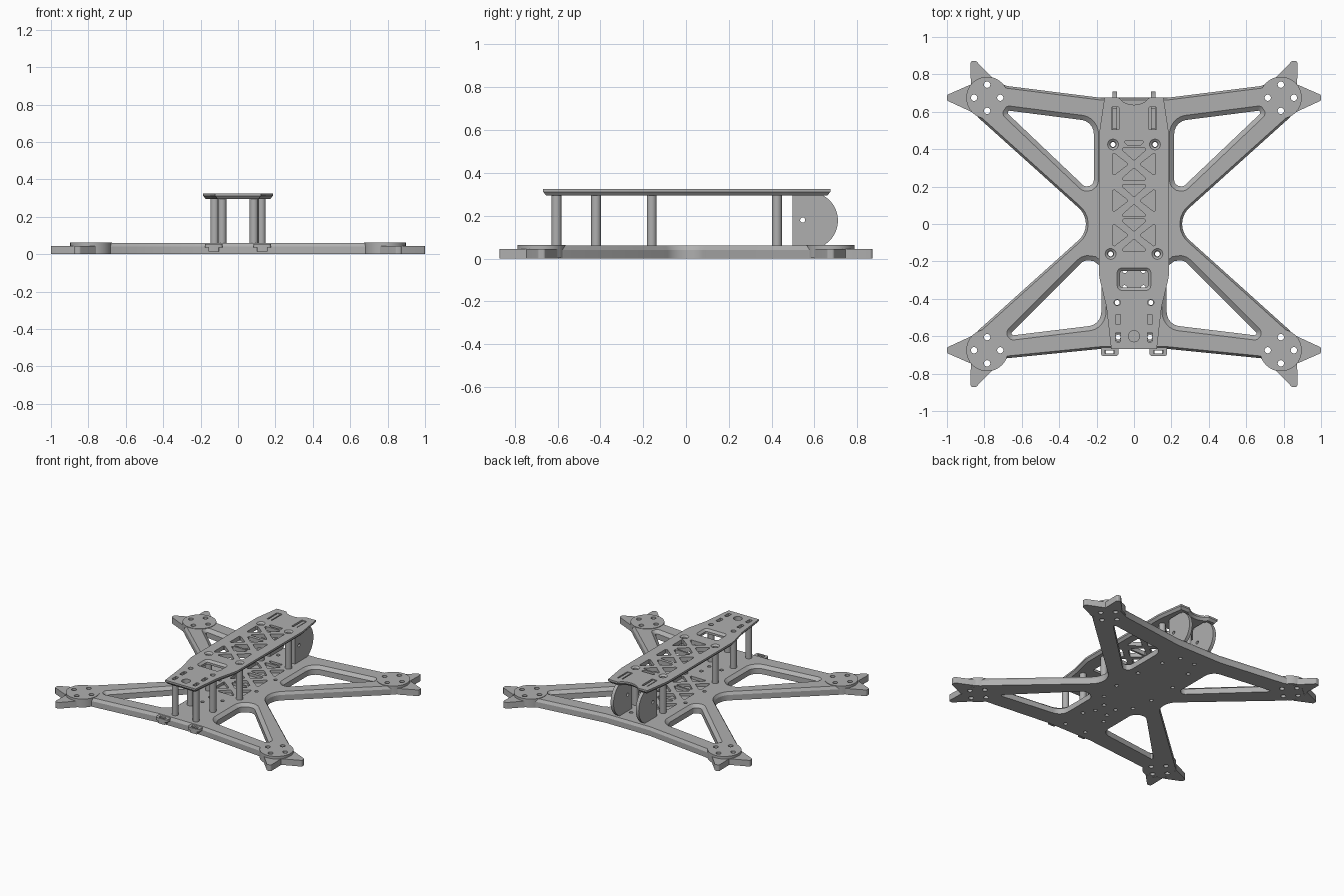
import bpy, bmesh, math
from mathutils import Vector

if "Cube" in bpy.data.objects:
    bpy.data.objects.remove(bpy.data.objects["Cube"])

grey = bpy.data.materials.new("carbon_grey")
grey.diffuse_color = (0.43, 0.43, 0.43, 1)
grey.use_nodes = True
grey.node_tree.nodes["Principled BSDF"].inputs["Base Color"].default_value = grey.diffuse_color


def fillet(corners, steps=8):
    """Round a polygon given as (x, y[, radius])."""
    out, n = [], len(corners)
    for i, c in enumerate(corners):
        p = Vector(c[:2])
        r = c[2] if len(c) > 2 else 0
        if r == 0:
            out.append(p)
            continue
        a = (Vector(corners[i - 1][:2]) - p).normalized()
        b = (Vector(corners[(i + 1) % n][:2]) - p).normalized()
        half = a.angle(b) / 2
        centre = p + (a + b).normalized() * r / math.sin(half)
        s = p + a * r / math.tan(half) - centre
        e = p + b * r / math.tan(half) - centre
        for k in range(steps + 1):
            t = k / steps
            out.append(centre + (s * (1 - t) + e * t).normalized() * r)
    return out


def circle(x, y, r, n=20):
    return [Vector((x + r * math.cos(2 * math.pi * k / n), y + r * math.sin(2 * math.pi * k / n)))
            for k in range(n)]


def rect(x, y, hx, hy, r=0.005):
    return fillet([(x - hx, y - hy, r), (x + hx, y - hy, r), (x + hx, y + hy, r), (x - hx, y + hy, r)], 4)


def flip(pts, sx=1, sy=1):
    return [Vector((p[0] * sx, p[1] * sy)) for p in pts]


def mirrored(half):
    """Close a right-hand half outline across x = 0."""
    return half + [(-c[0],) + tuple(c[1:]) for c in reversed(half) if abs(c[0]) > 1e-6]


def inset(pts, d):
    """Shrink a polygon by d."""
    n = len(pts)
    area = sum(pts[i - 1].x * pts[i].y - pts[i].x * pts[i - 1].y for i in range(n))
    s = 1 if area > 0 else -1
    out = []
    for i, p in enumerate(pts):
        a = (p - pts[i - 1]).normalized()
        b = (pts[(i + 1) % n] - p).normalized()
        na, nb = Vector((-a.y, a.x)) * s, Vector((-b.y, b.x)) * s
        out.append(p + (na + nb) * d / max(0.3, 1 + na.dot(nb)))
    return out


def solid(name, loops):
    """Solid from an outline and holes; each loop is a stack of (z, points)."""
    bm = bmesh.new()
    caps = ([], [])
    for stack in loops:
        rings = [[bm.verts.new((p.x, p.y, z)) for p in pts] for z, pts in stack]
        n = len(rings[0])
        for lo, hi in zip(rings, rings[1:]):
            for i in range(n):
                j = (i + 1) % n
                bm.faces.new((lo[i], lo[j], hi[j], hi[i]))
        for cap, ring in zip(caps, (rings[0], rings[-1])):
            cap += [bm.edges.get((ring[i], ring[(i + 1) % n])) for i in range(n)]
    for cap in caps:
        bmesh.ops.triangle_fill(bm, use_beauty=True, use_dissolve=False, edges=cap, normal=(0, 0, 1))
    bmesh.ops.recalc_face_normals(bm, faces=bm.faces)
    me = bpy.data.meshes.new(name)
    bm.to_mesh(me)
    bm.free()
    me.materials.append(grey)
    ob = bpy.data.objects.new(name, me)
    bpy.context.collection.objects.link(ob)
    bpy.ops.object.select_all(action='DESELECT')
    ob.select_set(True)
    bpy.context.view_layer.objects.active = ob
    bpy.ops.object.shade_smooth_by_angle(angle=math.radians(30))
    return ob


def plate(name, outline, holes, z0, z1):
    return solid(name, [[(z0, p), (z1, p)] for p in [outline] + holes])


SIDES = (-1, 1)
POSTS = [(0.112, 0.425), (0.125, -0.16), (0.09, -0.42), (0.085, -0.605)]
MOTOR = (0.785, 0.675)

# Truss cut-outs shared by the top plate and the base pockets
truss = [fillet([(-0.06, 0.445, 0.006), (0.06, 0.445, 0.006), (0.035, 0.42, 0.006), (-0.035, 0.42, 0.006)], 3)]
for c in (0.32, 0.125, -0.06):
    for s in SIDES:
        truss.append(fillet([(s * 0.115, c + 0.065, 0.008), (s * 0.115, c - 0.065, 0.008),
                             (s * 0.03, c, 0.008)], 3))
        truss.append(fillet([(-0.075, c + s * 0.086, 0.008), (0.075, c + s * 0.086, 0.008),
                             (0, c + s * 0.02, 0.008)], 3))

# Base frame: lower layer and chamfered upper layer with pockets
base = fillet(mirrored([
    (0.18, 0.675), (0.68, 0.738), (0.79, 0.785), (0.89, 0.70), (0.88, 0.64), (0.834, 0.57),
    (0.20, 0, 0.115),
    (0.834, -0.57), (0.88, -0.64), (0.89, -0.70), (0.79, -0.785), (0.68, -0.718), (0.18, -0.668)]))
back_window = fillet([(0.19, 0.57, 0.1), (0.19, 0.095, 0.06), (0.768, 0.644, 0.035)])
front_window = fillet([(0.15, -0.56, 0.1), (0.15, -0.04, 0.09), (0.742, -0.632, 0.035)])
windows = [flip(w, s) for w in (back_window, front_window) for s in SIDES]

motor_holes = [circle(MOTOR[0] + dx, MOTOR[1] + dy, 0.017, 16)
               for dx, dy in ((0.07, 0), (-0.07, 0), (0, 0.07), (0, -0.07))]
holes = [flip(h, sx, sy) for h in motor_holes for sx in SIDES for sy in SIDES]
holes += [circle(s * x, y, 0.013) for x, y in
          POSTS + [(0.15, 0), (0.15, 0.22), (0.05, -0.25), (0.05, -0.34), (0.06, 0.55)] for s in SIDES]
plate("base_lower", base, [inset(w, 0.025) for w in windows] + holes, 0, 0.04)
solid("base_upper",
      [[(0.04, base), (0.06, inset(base, 0.012))]]
      + [[(0.04, inset(w, 0.025)), (0.06, w)] for w in windows]
      + [[(0.04, h), (0.06, h)] for h in holes + truss])

# Motor pads and their pointed guards
guard_side = fillet([(1.0, 0.69, 0.012), (0.875, 0.745), (0.885, 0.675), (0.87, 0.60), (1.0, 0.66, 0.012)], 4)
guard_end = fillet([(0.875, 0.87, 0.012), (0.845, 0.872, 0.012), (0.755, 0.78), (0.80, 0.775), (0.872, 0.742)], 4)
for sx in SIDES:
    for sy in SIDES:
        plate("motor_pad", flip(circle(*MOTOR, 0.112, 48), sx, sy),
              [flip(h, sx, sy) for h in motor_holes], 0.002, 0.063)
        plate("motor_guard_side", flip(guard_side, sx, sy), [], 0, 0.045)
        plate("motor_guard_end", flip(guard_end, sx, sy), [], 0, 0.045)

# Top plate with truss, slots, countersunk holes and battery-lead window
Z0, Z1 = 0.295, 0.325
top = fillet(mirrored([
    (0, 0.637), (0.03, 0.641), (0.058, 0.653), (0.082, 0.675), (0.158, 0.675), (0.187, 0.48, 0.2),
    (0.187, -0.28, 0.2), (0.148, -0.44, 0.2), (0.122, -0.668)]))
loops = [[(Z0, inset(top, 0.015)), (Z0 + 0.017, top), (Z1, top)]]
cuts = truss + [circle(0, -0.6, 0.03)]
for s in SIDES:
    cuts += [rect(s * 0.1, 0.565, 0.021, 0.06), rect(s * 0.085, -0.51, 0.013, 0.027),
             rect(s * 0.085, -0.605, 0.013, 0.025), circle(s * 0.09, -0.42, 0.017)]
    for x, y in POSTS[:2]:
        loops.append([(Z0, circle(s * x, y, 0.016)), (Z1 - 0.01, circle(s * x, y, 0.016)),
                      (Z1, circle(s * x, y, 0.029))])
loops += [[(Z0, c), (Z1, c)] for c in cuts]
window = rect(0, -0.295, 0.09, 0.06, 0.025)
loops.append([(Z0, inset(window, 0.016)), (Z1 - 0.014, inset(window, 0.016)), (Z1, window)])
solid("top_plate", loops)

# Hollow standoffs between base and top plate
for s in SIDES:
    for x, y in POSTS:
        plate("standoff", circle(s * x, y, 0.023, 24), [circle(s * x, y, 0.013)], 0.055, Z0 + 0.002)

# Rounded camera side plates, tabbed into the top plate slots
arc = [(0.576 + 0.1336 * math.cos(math.radians(a)), 0.1775 + 0.1336 * math.sin(math.radians(a)))
       for a in [-61.6 + 123.2 * k / 24 for k in range(25)]]
cheek = [Vector(p) for p in [(0.497, 0.06)] + arc
         + [(0.62, 0.295), (0.62, 0.322), (0.51, 0.322), (0.51, 0.295), (0.497, 0.295)]]
for s in SIDES:
    ob = plate("camera_plate", cheek, [circle(0.545, 0.18, 0.012)], -0.012, 0.012)
    ob.rotation_euler = (math.pi / 2, 0, math.pi / 2)
    ob.location.x = s * 0.102

# Front strap loops with a small block beneath
for s in SIDES:
    plate("strap_loop", rect(s * 0.13, -0.672, 0.047, 0.034, 0.014),
          [rect(s * 0.13, -0.684, 0.027, 0.009, 0.004)], 0.035, 0.055)
    plate("strap_block", rect(s * 0.13, -0.683, 0.028, 0.02, 0.006),
          [rect(s * 0.13, -0.684, 0.02, 0.009, 0.004)], 0.015, 0.036)
